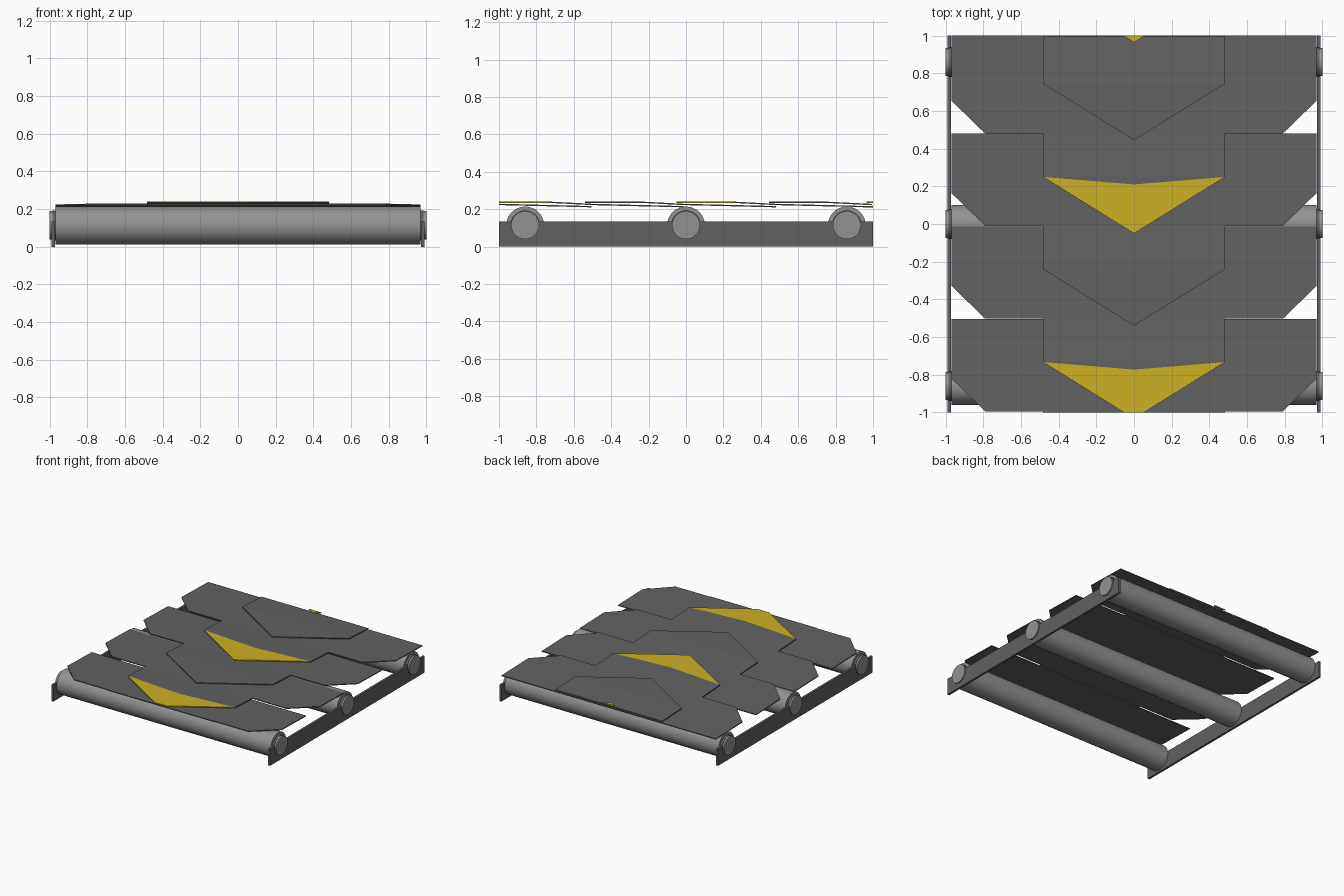
import bpy, bmesh, math
from mathutils import Vector

if "Cube" in bpy.data.objects:
    bpy.data.objects.remove(bpy.data.objects["Cube"])


def material(name, rgb):
    m = bpy.data.materials.new(name)
    m.diffuse_color = (*rgb, 1)
    m.use_nodes = True
    m.node_tree.nodes["Principled BSDF"].inputs["Base Color"].default_value = m.diffuse_color
    return m


DARK = material("dark grey", (0.12, 0.12, 0.12))
STEEL = material("roller grey", (0.29, 0.29, 0.29))
YELLOW = material("marking yellow", (0.60, 0.44, 0.017))

THICK = 0.007


def cylinder(name, r, x0, x1, y, z, mat):
    bpy.ops.mesh.primitive_cylinder_add(vertices=48, radius=r, depth=x1 - x0,
                                        location=((x0 + x1) / 2, y, z),
                                        rotation=(0, math.pi / 2, 0))
    ob = bpy.context.object
    ob.name = name
    ob.data.materials.append(mat)
    bpy.ops.object.shade_smooth_by_angle()
    return ob


def tile(name, y0, marked, top=0.49, wings=True, tongue_top=0.0):
    """Overlapping belt scale: winged body plus a pointed tongue toward -y."""
    bm = bmesh.new()
    cache = {}

    def height(dy):
        # low at the tail, rising toward the raised flat tongue
        if dy >= 0:
            return 0.229 - 0.012 * dy / 0.49
        return 0.229 + 0.012 * min(1, -dy / 0.23)

    def vert(x, dy):
        if (x, dy) not in cache:
            cache[(x, dy)] = bm.verts.new((x, y0 + dy, height(dy)))
        return cache[(x, dy)]

    def face(pts, mat=0):
        f = bm.faces.new([vert(*p) for p in pts])
        f.normal_update()
        if f.normal.z < 0:
            f.normal_flip()
        f.material_index = mat

    w, t = 0.97, 0.483
    if wings:
        face([(-w, top), (-w, 0.175), (-0.79, 0), (-t, 0), (t, 0),
              (0.79, 0), (w, 0.175), (w, top)])
    face([(-t, tongue_top), (-t, -0.23), (t, -0.23), (t, tongue_top)])
    face([(-t, -0.23), (0, -0.27), (t, -0.23)])
    face([(-t, -0.23), (0, -0.53), (t, -0.23), (0, -0.27)], int(marked))

    # give the sheet its thickness
    res = bmesh.ops.extrude_face_region(bm, geom=bm.faces[:], use_keep_orig=True)
    new = [g for g in res["geom"] if isinstance(g, bmesh.types.BMVert)]
    bmesh.ops.translate(bm, verts=new, vec=(0, 0, -THICK))
    bmesh.ops.recalc_face_normals(bm, faces=bm.faces[:])

    # trim flush with the ends of the conveyor section
    for s in (-1, 1):
        geom = bm.verts[:] + bm.edges[:] + bm.faces[:]
        cut = bmesh.ops.bisect_plane(bm, geom=geom, plane_co=Vector((0, s, 0)),
                                     plane_no=Vector((0, s, 0)), clear_outer=True)
        edges = [e for e in cut["geom_cut"] if isinstance(e, bmesh.types.BMEdge)]
        if edges:
            bmesh.ops.holes_fill(bm, edges=edges, sides=0)

    me = bpy.data.meshes.new(name)
    bm.to_mesh(me)
    bm.free()
    ob = bpy.data.objects.new(name, me)
    bpy.context.collection.objects.link(ob)
    me.materials.append(DARK)
    me.materials.append(YELLOW)
    return ob


# Side rails
for side, s in (("left", -1), ("right", 1)):
    bpy.ops.mesh.primitive_cube_add(size=1, location=(s * 0.981, 0, 0.0675))
    rail = bpy.context.object
    rail.name = side + "_rail"
    rail.scale = (0.018, 2.0, 0.135)
    rail.data.materials.append(DARK)

# Rollers with end collars and axle caps
for i, y in enumerate((-0.86, 0, 0.86)):
    cylinder(f"roller_{i}", 0.101, -0.968, 0.968, y, 0.113, STEEL)
    cylinder(f"roller_collar_{i}", 0.08, -0.985, 0.985, y, 0.113, DARK)
    cylinder(f"axle_cap_{i}", 0.075, -1.0, 1.0, y, 0.115, STEEL)

# Belt scales, every second one marked with a yellow chevron
tile("belt_tile_1", -0.995, False)
tile("belt_tile_2", -0.503, True)
tile("belt_tile_3", -0.01, False)
tile("belt_tile_4", 0.48, True, top=0.525)
tile("belt_tongue_5", 0.975, False, wings=False, tongue_top=0.02)
tile("belt_tongue_6", 1.495, True, wings=False)
